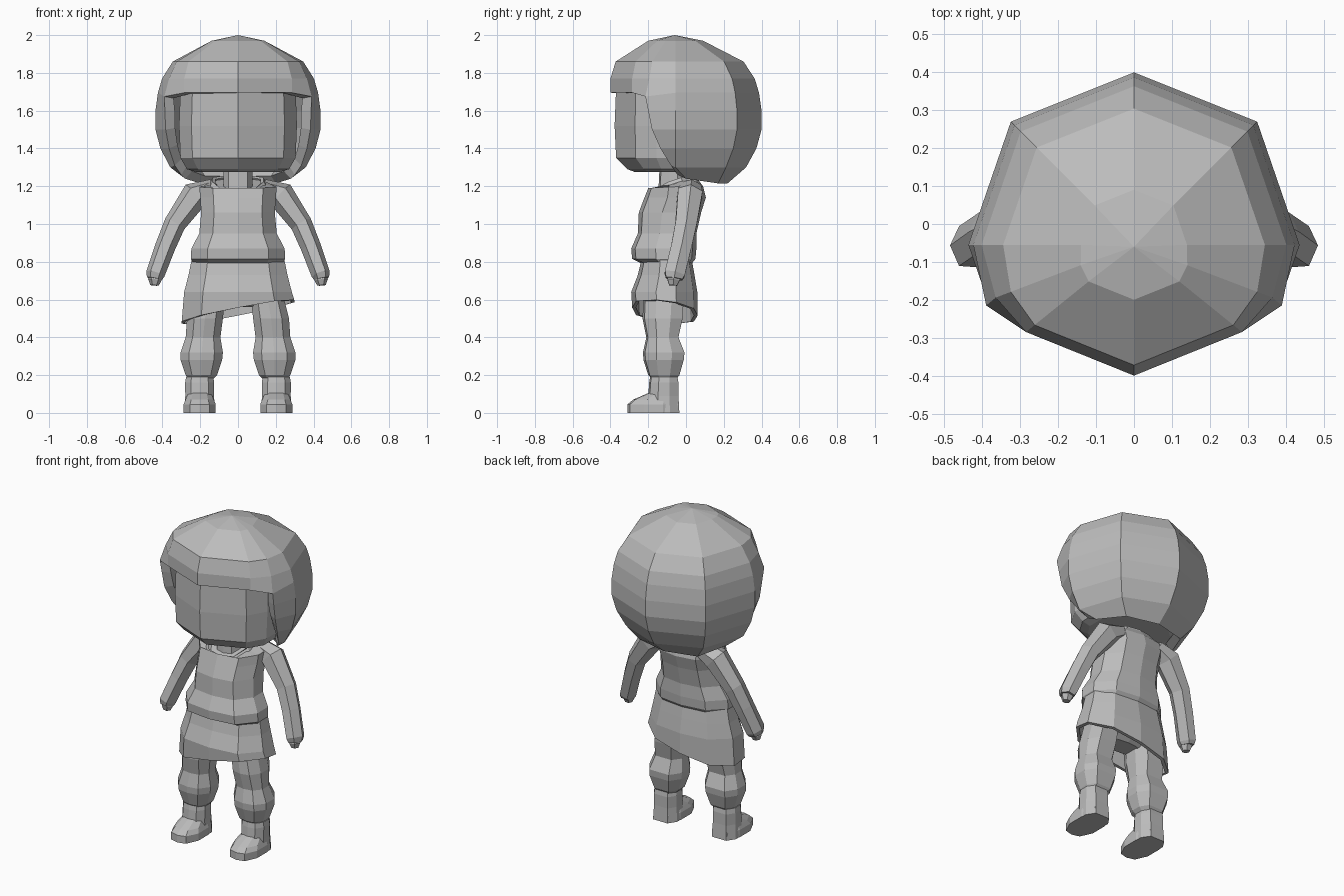
import bpy, bmesh, math
from mathutils import Vector

if "Cube" in bpy.data.objects:
    bpy.data.objects.remove(bpy.data.objects["Cube"])

grey = bpy.data.materials.new("plain grey")
grey.diffuse_color = (0.5, 0.5, 0.5, 1)
grey.use_nodes = True
grey.node_tree.nodes["Principled BSDF"].inputs["Base Color"].default_value = grey.diffuse_color


def finish(name, bm, mirror=False, thick=0):
    bmesh.ops.recalc_face_normals(bm, faces=bm.faces)
    me = bpy.data.meshes.new(name)
    bm.to_mesh(me)
    bm.free()
    me.materials.append(grey)
    ob = bpy.data.objects.new(name, me)
    bpy.context.collection.objects.link(ob)
    if mirror:
        ob.modifiers.new("mirror", 'MIRROR')
    if thick:
        s = ob.modifiers.new("shell", 'SOLIDIFY')
        s.thickness, s.offset = thick, -1
    return ob


def loft(name, rings, caps=(True, True), **kw):
    bm = bmesh.new()
    vs = [[bm.verts.new(p) for p in r] for r in rings]
    n = len(vs[0])
    for a, b in zip(vs, vs[1:]):
        for i in range(n):
            j = (i + 1) % n
            bm.faces.new((a[i], a[j], b[j], b[i]))
    if caps[0]:
        bm.faces.new(vs[0])
    if caps[1]:
        bm.faces.new(vs[-1])
    return finish(name, bm, **kw)


# Half outlines (x share, y share: -1 front, 1 back)
BODY = [(0, -1), (.65, -.88), (1, -.25), (1, .35), (.62, .88), (0, 1)]
FACE = [(0, -1), (.79, -.66), (1, -.3), (1, .6), (.6, 1), (0, 1)]
LEG = [(0, -1), (.6, -.9), (1, -.35), (1, .4), (.6, 1), (0, 1)]


def ring(half, z, w, front, back, cx=0):
    cy, d = (front + back) / 2, (back - front) / 2
    full = half + [(-x, y) for x, y in half[-2:0:-1]]
    return [(cx + x * w, cy + y * d, z) for x, y in full]


# Helmet: faceted dome, front cut away below the brim
cols = [(0, .455), (.325, .325), (.437, 0), (.38, -.145), (.285, -.23), (0, -.345)]
levels = [(1.97, .32, .42), (1.86, .79, .92), (1.77, .92, 1), (1.695, .97, 1),
          (1.6, 1, 1), (1.5, 1, 1), (1.4, .94, 1), (1.3, .82, 1)]
edge = {1.695: (.39, -.215, 1.675), 1.6: (.387, -.2, 1.6), 1.5: (.383, -.18, 1.5),
        1.4: (.365, -.135, 1.4), 1.3: (.335, -.08, 1.31)}
rows = []
for z, fb, ff in levels:
    row = []
    for i, (x, y) in enumerate(cols):
        f = fb if i < 3 else ff if i > 3 else (fb + ff) / 2
        row.append((x * f, y * f - .055, z))
    if z in edge:
        row[3] = edge[z]
    rows.append(row if z > 1.65 else row[:4])
rows.append([(0, .22, 1.215), (.2, .17, 1.215), (.28, .0, 1.24), (.30, -.045, 1.26)])
bm = bmesh.new()
apex = bm.verts.new((0, -.06, 2))
grids = []
for s in (1, -1):
    g = [[bm.verts.new((x * s, y, z)) for x, y, z in r] for r in rows]
    for i in range(5):
        bm.faces.new((apex, g[0][i], g[0][i + 1]))
    for a, b in zip(g, g[1:]):
        for i in range(min(len(a), len(b)) - 1):
            bm.faces.new((a[i], a[i + 1], b[i + 1], b[i]))
bmesh.ops.remove_doubles(bm, verts=bm.verts, dist=.0005)
finish("helmet", bm, thick=.055)

# Head block seen inside the helmet opening
loft("face", [ring(FACE, 1.275, .22, -.27, .14), ring(FACE, 1.29, .27, -.31, .2),
              ring(FACE, 1.35, .305, -.37, .24), ring(FACE, 1.52, .312, -.378, .26),
              ring(FACE, 1.72, .305, -.37, .24)])

# Neck and open collar
loft("neck", [ring(BODY, 1.1, .08, -.15, .01), ring(BODY, 1.3, .075, -.14, 0)])


def collar(z, drop, w, front, back):
    return [(x, y, z - drop * max(0, (back - y) / (back - front)) ** 2)
            for x, y, z in ring(BODY, z, w, front, back)]


loft("collar", [collar(1.22, .07, .15, -.2, .07), collar(1.255, .08, .135, -.18, .05)],
     caps=(False, False), thick=.02)

# Tunic top, leaning forward toward the hem
loft("tunic_top", [ring(BODY, .79, .235, -.235, .03), ring(BODY, .815, .25, -.285, .05),
                   ring(BODY, .87, .247, -.29, .055), ring(BODY, .95, .205, -.255, .055),
                   ring(BODY, 1.06, .195, -.25, .08), ring(BODY, 1.14, .2, -.22, .105),
                   collar(1.2, .01, .205, -.2, .09), collar(1.24, .08, .13, -.175, .06)])

# Skirt with a slanted hem
hem = [(x, y, .535 + .19 * x - .12 * (y + .1)) for x, y, z in ring(BODY, 0, .298, -.285, .062)]
loft("skirt", [ring(BODY, .815, .245, -.235, .03), ring(BODY, .73, .262, -.255, .045),
               ring(BODY, .64, .285, -.29, .06), hem], caps=(True, False), thick=.02)

# Trousers: hips and two legs
loft("hips", [ring(BODY, .8, .2, -.22, .01), ring(BODY, .6, .23, -.22, -.0),
              ring(BODY, .56, .12, -.17, -.05)])
loft("trouser_leg", [ring(LEG, z, w, f, b, cx) for z, w, f, b, cx in (
    (.64, .085, -.225, -.01, .15), (.5, .095, -.23, -.018, .175), (.4, .092, -.21, -.04, .185),
    (.32, .112, -.228, -.008, .192), (.28, .11, -.225, -.012, .194), (.2, .083, -.2, -.035, .194),
    (.18, .068, -.18, -.05, .198))], mirror=True)

# Boots: shaft and sole flow into a low toe
loft("boot_shaft", [ring(LEG, .19, .072, -.19, -.045, .203), ring(LEG, .16, .077, -.195, -.04, .203),
                    ring(LEG, .09, .076, -.2, -.04, .203), ring(LEG, 0, .082, -.2, -.035, .203)],
     mirror=True)
loft("boot_toe", [ring(LEG, 0, .085, -.31, -.04, .203), ring(LEG, .045, .085, -.31, -.04, .203),
                  ring(LEG, .07, .075, -.28, -.05, .203), ring(LEG, .105, .06, -.2, -.06, .203)],
     mirror=True)


# Arms: six sided tubes along a bent path
def tube(name, path, n):
    pts = [Vector(p[:3]) for p in path]
    rings = []
    for i, p in enumerate(pts):
        d = (pts[min(i + 1, len(pts) - 1)] - pts[max(i - 1, 0)]).normalized()
        v = d.cross(Vector((1, 0, 0))).normalized()
        u = v.cross(d)
        r, s = path[i][3], path[i][4]
        rings.append([p + u * r * math.cos(a) + v * s * math.sin(a)
                      for a in (2 * math.pi * k / n for k in range(n))])
    loft(name, rings, mirror=True)


tube("sleeve", [(.13, .025, 1.195, .045, .06), (.225, .02, 1.155, .075, .075),
                (.335, .0, 1.0, .058, .065), (.385, -.025, .88, .054, .062),
                (.438, -.06, .735, .05, .062), (.443, -.063, .71, .04, .05)], 6)
tube("hand", [(.436, -.063, .73, .03, .035), (.44, -.066, .705, .036, .038),
              (.442, -.068, .675, .022, .024)], 6)
